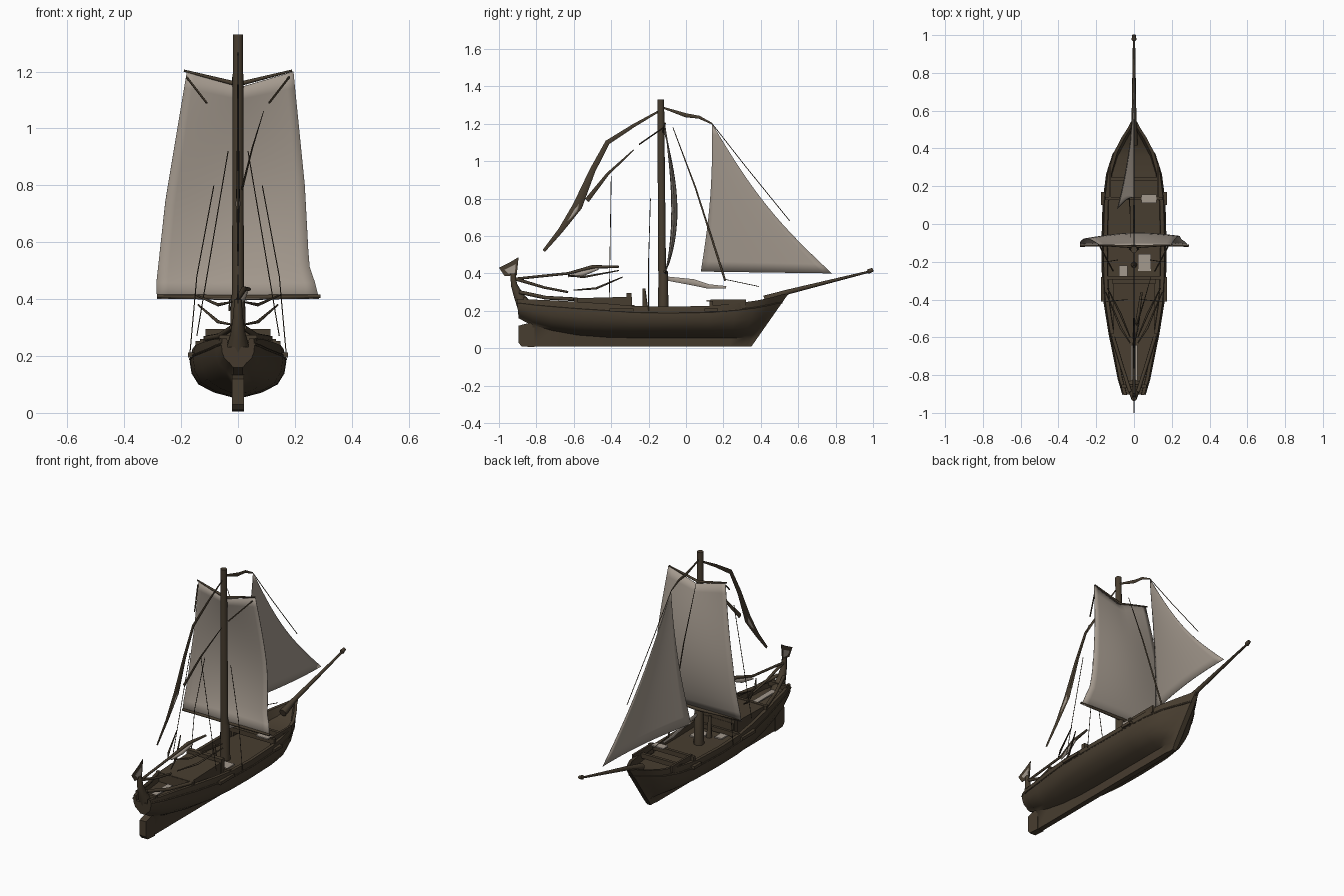
import bpy, bmesh, math
from mathutils import Vector


def material(name, rgb):
    m = bpy.data.materials.new(name)
    m.diffuse_color = (*rgb, 1)
    return m


WOOD = material("dark brown wood", (0.064, 0.047, 0.029))
SAIL = material("weathered canvas", (0.37, 0.32, 0.27))


def finish(name, bm, mat, angle=35):
    bmesh.ops.remove_doubles(bm, verts=bm.verts, dist=0.0004)
    bmesh.ops.recalc_face_normals(bm, faces=bm.faces)
    me = bpy.data.meshes.new(name)
    bm.to_mesh(me)
    bm.free()
    me.materials.append(mat)
    ob = bpy.data.objects.new(name, me)
    bpy.context.collection.objects.link(ob)
    bpy.context.view_layer.objects.active = ob
    ob.select_set(True)
    bpy.ops.object.shade_smooth_by_angle(angle=math.radians(angle))
    ob.select_set(False)
    return ob


def grid(name, rows, mat, loop=False, caps=False, angle=35):
    """Skin a list of equally long rows of points."""
    bm = bmesh.new()
    vs = [[bm.verts.new(p) for p in r] for r in rows]
    n = len(rows[0])
    for a, b in zip(vs, vs[1:]):
        for i in range(n if loop else n - 1):
            j = (i + 1) % n
            bm.faces.new((a[i], a[j], b[j], b[i]))
    if caps:
        bm.faces.new(vs[0])
        bm.faces.new(vs[-1])
    return finish(name, bm, mat, angle)


def spar(name, pts, radii, mat=WOOD, sides=8, flat=1.0):
    """Tube along a path; flat < 1 squashes it sideways into a strip."""
    pts = [Vector(p) for p in pts]
    if not isinstance(radii, (list, tuple)):
        radii = [radii] * len(pts)
    rows = []
    for i, p in enumerate(pts):
        d = (pts[min(i + 1, len(pts) - 1)] - pts[max(i - 1, 0)]).normalized()
        ref = Vector((0, 1, 0)) if abs(d.x) > 0.9 else Vector((1, 0, 0))
        u = (ref - d * ref.dot(d)).normalized()
        v = d.cross(u)
        rows.append([p + u * math.cos(t) * radii[i] * flat + v * math.sin(t) * radii[i]
                     for t in (2 * math.pi * k / sides for k in range(sides))])
    return grid(name, rows, mat, True, True, 50)


def plate(name, side_profile, half, mat=WOOD, x=0.0):
    """Side profile in y, z given thickness in x."""
    return grid(name, [[(x + s * half, y, z) for y, z in side_profile] for s in (-1, 1)],
                mat, True, True)


def box(name, x0, x1, y0, y1, z0, z1, mat=WOOD):
    return plate(name, [(y0, z0), (y1, z0), (y1, z1), (y0, z1)], (x1 - x0) / 2, mat, (x0 + x1) / 2)


def both(fn, name, pts, *args, **kw):
    for s, side in ((-1, "left"), (1, "right")):
        fn(f"{name}_{side}", [(s * x, y, z) for x, y, z in pts], *args, **kw)


# Hull with keel: y, half width, gunwale, bottom, keel, rake, deck depth
stations = [
    (-0.905, 0.058, 0.262, 0.165, 0.160, -0.1, 0.03), (-0.83, 0.080, 0.260, 0.135, 0.125, 0, 0.03),
    (-0.82, 0.083, 0.260, 0.125, 0.008, 0, 0.03), (-0.72, 0.103, 0.256, 0.095, 0.008, 0, 0.035),
    (-0.58, 0.132, 0.248, 0.070, 0.008, 0, 0.035), (-0.42, 0.158, 0.238, 0.058, 0.008, 0, 0.035),
    (-0.28, 0.168, 0.226, 0.055, 0.008, 0, 0.03), (-0.10, 0.170, 0.222, 0.055, 0.008, 0, 0.03),
    (0.12, 0.164, 0.226, 0.055, 0.008, 0, 0.03), (0.27, 0.145, 0.240, 0.055, 0.008, 0.15, 0.045),
    (0.38, 0.112, 0.255, 0.055, 0.008, 0.35, 0.06), (0.46, 0.068, 0.272, 0.05, 0.008, 0.52, 0.05),
    (0.51, 0.034, 0.286, 0.045, 0.008, 0.62, 0.03), (0.55, 0.012, 0.295, 0.04, 0.008, 0.70, 0.02)]
rows = []
for y, w, g, b, k, rake, dip in stations:
    h = g - b
    kw = 0.018 if y < 0.45 else 0.013
    inner = max(w * 0.93 - 0.016, 0.002)
    half = [(kw * 0.9, k), (kw * 1.2, b)]
    half += [(max(kw * 1.2, w * a), b + h * c) for a, c in ((0.5, 0.10), (0.82, 0.27), (0.96, 0.5), (1, 0.74))]
    half += [(w * 0.95, g), (inner, g), (inner * 0.98, g - dip)]
    sec = half + [(-x, z) for x, z in reversed(half)]
    rows.append([(x, y + rake * (z - g), z) for x, z in sec])
grid("hull", rows, WOOD, True, True, 50)

# Rudder, channel boards and rubbing strakes
plate("rudder", [(-0.88, 0.01), (-0.81, 0.005), (-0.81, 0.14), (-0.86, 0.13), (-0.895, 0.12),
                 (-0.895, 0.03)], 0.021)
both(spar, "rubbing_strake",
     [(w * 0.985, y + r * (-0.2 * (g - b)), b + (g - b) * 0.8) for y, w, g, b, k, r, d in stations],
     0.005, sides=6)
for y0, y1, x in ((0.10, 0.17, 0.163), (-0.41, -0.28, 0.164)):
    for s in (-1, 1):
        box("channel_board", s * x - 0.011, s * x + 0.011, y0, y1, 0.195, 0.212)

# Deck structures
plate("quarter_deck", [(-0.60, 0.20), (-0.29, 0.20), (-0.29, 0.275), (-0.60, 0.267)], 0.108)
box("quarter_step", -0.115, 0.115, -0.318, -0.292, 0.20, 0.295)
for s in (-1, 1):
    plate("bow_rail", [(0.13, 0.20), (0.32, 0.22), (0.32, 0.26), (0.13, 0.26)], 0.006, x=s * 0.127)
for y, w, z in ((0.135, 0.15, 0.245), (0.24, 0.135, 0.235), (-0.285, 0.15, 0.222),
                (-0.59, 0.122, 0.262), (-0.86, 0.066, 0.265)):
    box("cross_beam", -w, w, y - 0.009, y + 0.009, z - 0.02, z + 0.008)
both(spar, "stern_rail", [(0.11, -0.60, 0.262), (0.065, -0.75, 0.27), (0.02, -0.89, 0.30)], 0.010)
spar("winch", [(0, -0.215, 0.17), (0, -0.225, 0.32)], [0.018, 0.008])

# Canvas scraps lying on the deck and boom
for x0, x1, y0, y1, z in ((0.02, 0.09, -0.25, -0.16, 0.200), (-0.08, -0.035, -0.28, -0.22, 0.202),
                          (0.04, 0.12, 0.11, 0.155, 0.254), (-0.015, 0.018, -0.83, -0.64, 0.236)):
    box("canvas_scrap", x0, x1, y0, y1, z - 0.004, z + 0.003, SAIL)
spar("boom_canvas", [(0.0, -0.63, 0.385), (0.015, -0.55, 0.40), (0.03, -0.47, 0.425)],
     [0.006, 0.014, 0.006], SAIL, flat=0.8)

# Stern post with pennant
spar("stern_post", [(0, -0.86, 0.22), (0, -0.895, 0.28), (0, -0.92, 0.34), (0, -0.925, 0.40)],
     [0.042, 0.026, 0.017, 0.013])
plate("pennant", [(-1.0, 0.43), (-0.97, 0.385), (-0.905, 0.39), (-0.895, 0.487), (-0.94, 0.46)], 0.0015)
plate("pennant_patch", [(-0.97, 0.42), (-0.95, 0.40), (-0.915, 0.40), (-0.91, 0.45)], 0.003, SAIL)

# Mast and bowsprit
spar("mast", [(0, -0.122, 0.18), (0, -0.122, 0.40), (0, -0.128, 0.42), (0, -0.135, 1.33)],
     [0.029, 0.025, 0.021, 0.018], sides=12)
spar("bowsprit", [(0, 0.42, 0.26), (0, 0.55, 0.302), (0, 0.97, 0.407), (0, 0.975, 0.41), (0, 1.0, 0.42)],
     [0.022, 0.013, 0.006, 0.013, 0.010])

# Square mainsail, belly blown forward
N = 14
edge_l = [(0.40, -0.285), (0.43, -0.29), (0.75, -0.255), (0.90, -0.23), (1.20, -0.18)]
edge_r = [(0.40, 0.285), (0.43, 0.28), (0.52, 0.25), (0.80, 0.235), (1.20, 0.195)]


def at(table, z):
    for (z0, a), (z1, b) in zip(table, table[1:]):
        if z <= z1:
            return a + (b - a) * (z - z0) / (z1 - z0)
    return table[-1][1]


rows = []
for i in range(N + 1):
    v = i / N
    z = 0.40 + 0.80 * v
    row = []
    for j in range(N + 1):
        u = j / N
        x = at(edge_l, z) * (1 - u) + at(edge_r, z) * u
        belly = math.sin(math.pi * v ** 0.8) * (0.55 + 0.2 * u + 0.35 * math.sin(math.pi * u))
        row.append((x, -0.112 + 0.066 * belly, z - 0.055 * v ** 4 * (1 - abs(2 * u - 1))))
    rows.append(row)
grid("mainsail", rows, SAIL).modifiers.new("thickness", "SOLIDIFY").thickness = 0.003
spar("lower_yard", [(-0.285, -0.115, 0.410), (0, -0.105, 0.405), (0.29, -0.115, 0.410)],
     [0.006, 0.010, 0.006])
both(spar, "upper_yard", [(0.0, -0.12, 1.155), (0.19, -0.112, 1.203)], [0.008, 0.004])

# Triangular foresail between leech and luff, its lower aft corner swung to the left
rows = []
for i in range(N + 1):
    v = i / N
    bow = math.sin(math.pi * v)
    leech = Vector((0, 0.08 + 0.06 * v + 0.02 * bow, 0.41 + 0.79 * v))
    luff = Vector((0, 0.78 - 0.64 * v - 0.03 * bow, 0.40 + 0.80 * v - 0.035 * bow))
    rows.append([leech.lerp(luff, u) + Vector((-0.09 * (1 - u) ** 2 * (1 - v) ** 1.2, 0, 0))
                 for u in (j / N for j in range(N + 1))])
grid("foresail", rows, SAIL).modifiers.new("thickness", "SOLIDIFY").thickness = 0.003

# Furled strips and stays along the centre line
spar("furled_gaff", [(0, -0.14, 1.27), (0, -0.28, 1.19), (0, -0.42, 1.10), (0, -0.50, 0.95),
                     (0, -0.58, 0.76), (0, -0.67, 0.63), (0, -0.76, 0.52)],
     [0.005, 0.009, 0.013, 0.016, 0.026, 0.014, 0.008], flat=0.25)
spar("gaff_canvas", [(0, -0.545, 0.83), (0, -0.59, 0.735), (0, -0.645, 0.665)],
     [0.004, 0.012, 0.005], SAIL, flat=0.7)
spar("fore_strip", [(0, -0.12, 1.285), (0, 0.0, 1.245), (0, 0.07, 1.235), (0, 0.14, 1.20)],
     [0.005, 0.011, 0.008, 0.004], flat=0.4)
spar("forestay", [(0, 0.14, 1.20), (0, 0.32, 0.97), (0, 0.555, 0.68)], 0.0022, sides=5)
spar("sail_sheet", [(-0.02, -0.07, 1.18), (-0.02, 0.05, 0.86), (-0.03, 0.21, 0.36)],
     [0.002, 0.0045, 0.006], sides=5, flat=0.6)
spar("sheet_tail", [(-0.03, 0.20, 0.37), (-0.01, 0.39, 0.33)], 0.002, sides=5)
spar("fore_boom", [(0, -0.12, 0.375), (0, 0.04, 0.352), (0, 0.12, 0.33), (0, 0.215, 0.325)],
     [0.010, 0.017, 0.012, 0.007], SAIL, flat=0.3)
spar("mizzen_boom", [(0, -0.92, 0.37), (0, -0.63, 0.40), (0.02, -0.50, 0.435), (0.04, -0.36, 0.435)],
     [0.007, 0.007, 0.010, 0.006])
spar("tiller", [(0, -0.91, 0.37), (0, -0.76, 0.325), (0, -0.63, 0.30)], [0.009, 0.007, 0.006])

# Paired ropes and side strips
both(spar, "brace", [(0.18, -0.12, 1.18), (0.11, -0.25, 1.09)], 0.004, sides=5)
spar("brace_tail", [(0.09, -0.28, 1.06), (0.05, -0.42, 0.93), (0.015, -0.53, 0.79)],
     [0.003, 0.008, 0.013], flat=0.3)
both(spar, "aft_shroud", [(0.145, -0.41, 0.27), (0.035, -0.40, 0.92)], 0.002, sides=5)
both(spar, "fore_shroud", [(0.17, -0.20, 0.20), (0.145, -0.20, 0.48), (0.085, -0.19, 0.80)], 0.002, sides=5)
both(spar, "side_strip", [(0.02, -0.60, 0.31), (0.07, -0.48, 0.32), (0.14, -0.34, 0.38)],
     [0.003, 0.006, 0.003])
both(spar, "upper_side_strip", [(0.02, -0.63, 0.39), (0.07, -0.55, 0.38), (0.15, -0.36, 0.415)],
     [0.003, 0.006, 0.003])
